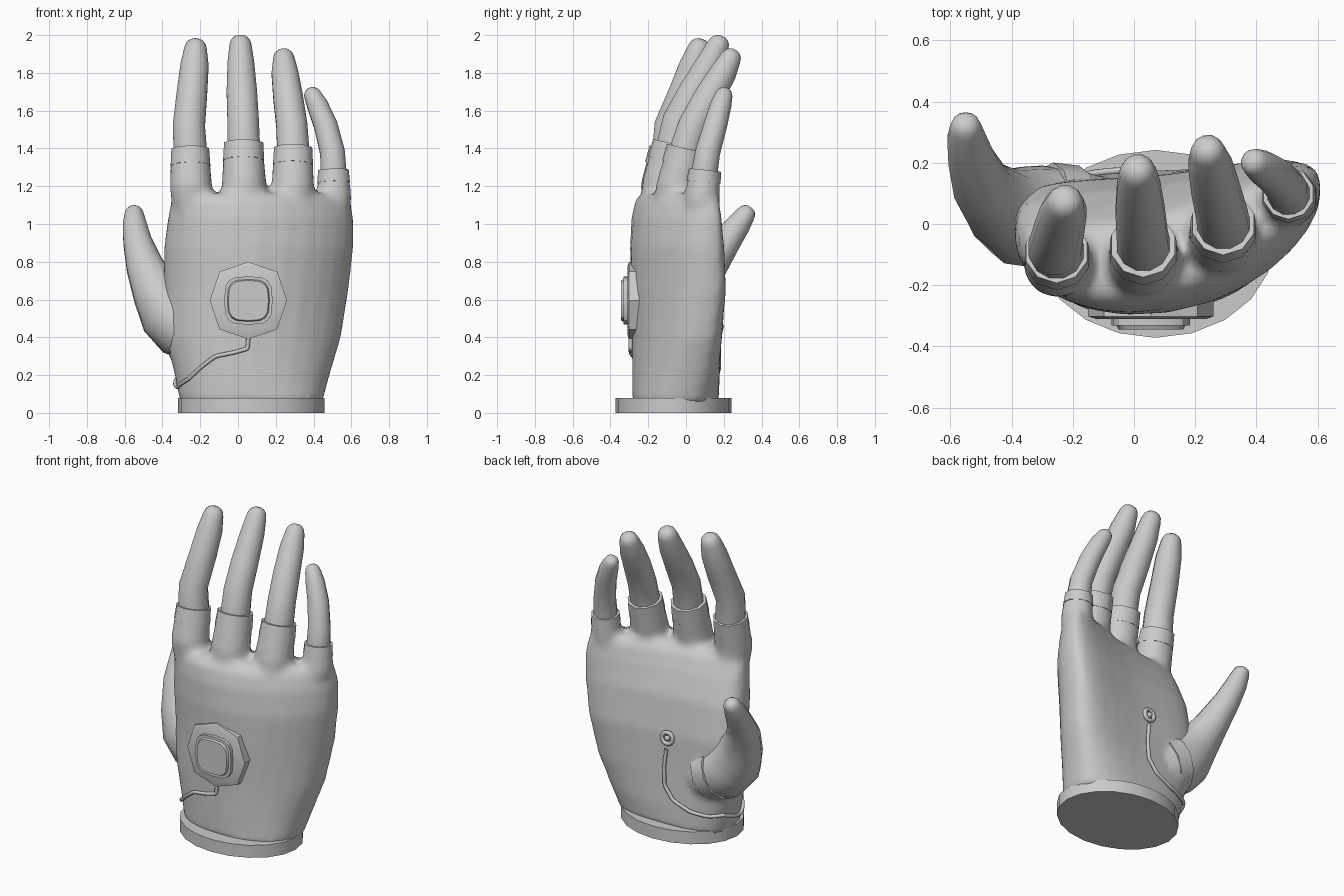
import bpy, bmesh, math
from mathutils import Vector
from mathutils.bvhtree import BVHTree

if "Cube" in bpy.data.objects:
    bpy.data.objects.remove(bpy.data.objects["Cube"])


def finish(bm, name, angle=40):
    bmesh.ops.recalc_face_normals(bm, faces=bm.faces)
    me = bpy.data.meshes.new(name)
    bm.to_mesh(me)
    bm.free()
    ob = bpy.data.objects.new(name, me)
    bpy.context.collection.objects.link(ob)
    bpy.ops.object.select_all(action='DESELECT')
    ob.select_set(True)
    bpy.context.view_layer.objects.active = ob
    bpy.ops.object.shade_smooth_by_angle(angle=math.radians(angle))
    return ob


def loft(bm, rings):
    loops = [[bm.verts.new(p) for p in r] for r in rings]
    n = len(loops[0])
    for a, b in zip(loops, loops[1:]):
        for i in range(n):
            j = (i + 1) % n
            bm.faces.new((a[i], a[j], b[j], b[i]))
    bm.faces.new(loops[0][::-1])
    bm.faces.new(loops[-1])


def tube(bm, path, n=12, dome=False, grow=0):
    """path: (x, y, z, radius) points; dome adds a rounded tip"""
    pts = [(Vector(p[:3]), p[3] + grow) for p in path]
    if dome:
        p, r = pts[-1]
        t = (p - pts[-2][0]).normalized()
        pts += [(p + t * r * k, r * s) for k, s in ((.45, .87), (.75, .62), (.9, .3))]
    rings = []
    for i, (p, r) in enumerate(pts):
        t = (pts[min(i + 1, len(pts) - 1)][0] - pts[max(i - 1, 0)][0]).normalized()
        u = (Vector((1, 0, 0)) - t * t.x).normalized()
        v = t.cross(u)
        rings.append([p + r * (u * math.cos(a) + v * math.sin(a))
                      for a in ((k + .5) * math.tau / n for k in range(n))])
    loft(bm, rings)


def lerp(a, b, k):
    return tuple(x + (y - x) * k for x, y in zip(a, b))


# sleeves (knuckle to rim) and the bare fingers above them
fingers = {
    "index": ([(-.235, -.12, 1.0, .1), (-.25, -.13, 1.2, .114), (-.253, -.09, 1.395, .102)],
              [(-.26, -.083, 1.52, .088), (-.243, -.01, 1.7, .083), (-.23, .04, 1.84, .077), (-.225, .068, 1.925, .062)]),
    "middle": ([(.03, -.13, 1.02, .12), (.03, -.115, 1.22, .118), (.03, -.068, 1.425, .106)],
               [(.027, -.04, 1.55, .086), (.02, .04, 1.7, .083), (.015, .125, 1.85, .073), (.013, .17, 1.945, .06)]),
    "ring": ([(.28, -.06, 1.02, .12), (.29, -.045, 1.2, .115), (.292, .002, 1.4, .103)],
             [(.285, .04, 1.52, .085), (.265, .12, 1.67, .081), (.248, .197, 1.8, .073), (.242, .235, 1.875, .058)]),
    "little": ([(.49, .07, .98, .09), (.508, .085, 1.14, .095), (.505, .1, 1.285, .082)],
               [(.5, .115, 1.38, .068), (.465, .155, 1.52, .064), (.42, .185, 1.63, .057), (.395, .2, 1.68, .047)]),
}

# glove body: palm sections (z, centre x, half width, mid y, half depth, tilt, cup)
sections = [(.05, .07, .375, -.055, .23, 0, .02), (.2, .075, .41, -.055, .23, .02, .05),
            (.4, .08, .465, -.06, .225, .04, .09), (.65, .095, .49, -.065, .225, .055, .12),
            (.88, .11, .502, -.08, .21, .075, .12), (1.03, .12, .492, -.095, .18, .1, .12),
            (1.12, .12, .475, -.1, .15, .115, .115), (1.165, .12, .45, -.1, .11, .12, .11)]
bm = bmesh.new()
rings = []
for z, cx, hx, my, hy, tilt, cup in sections:
    ring = []
    for k in range(28):
        a = k * math.tau / 28
        c, s = math.cos(a), math.sin(a)
        u = math.copysign(abs(c) ** .85, c)
        w = math.copysign(abs(s) ** .8, s)
        ring.append((cx + hx * u, my + hy * w + tilt * u + cup * u * u, z))
    rings.append(ring)
loft(bm, rings)
for sleeve, _ in fingers.values():
    tube(bm, sleeve[:2] + [lerp(sleeve[1], sleeve[2], .9)], 14)
tube(bm, [(-.16, .01, .38, .16), (-.24, .02, .43, .175), (-.28, .025, .46, .17)], 14)
glove = finish(bm, "glove")
rm = glove.modifiers.new("blend", 'REMESH')
rm.mode = 'VOXEL'
rm.voxel_size = .022
rm.use_smooth_shade = True
sm = glove.modifiers.new("soften", 'SMOOTH')
sm.factor = .5
sm.iterations = 5

# fingers and sleeve rims
for name, (sleeve, skin) in fingers.items():
    bm = bmesh.new()
    tube(bm, [lerp(sleeve[1], sleeve[2], .3)[:3] + (skin[0][3],),
              sleeve[2][:3] + (skin[0][3] + .003,)] + skin, 12, True)
    finish(bm, name + "_finger")
    bm = bmesh.new()
    tube(bm, [lerp(sleeve[1], sleeve[2], .55), sleeve[2]], 10, grow=.003)
    finish(bm, name + "_sleeve_rim", 45)

# thumb with a broad root, and the rim of its opening
bm = bmesh.new()
tube(bm, [(-.22, .015, .43, .165), (-.3, .02, .46, .172), (-.365, .025, .53, .165), (-.43, .055, .64, .132),
          (-.495, .12, .78, .1), (-.533, .215, .91, .077), (-.548, .28, 1.0, .064), (-.55, .315, 1.05, .052)], 14, True)
finish(bm, "thumb")
bm = bmesh.new()
tube(bm, [(-.2, .01, .42, .182), (-.285, .02, .46, .182)], 12)
finish(bm, "thumb_rim", 45)

# oval base plate
bm = bmesh.new()
loft(bm, [[(.07 + .387 * math.cos(k * math.tau / 20), -.065 + .307 * math.sin(k * math.tau / 20), z)
           for k in range(20)] for z in (0, .08)])
finish(bm, "base", 30)


# device on the back of the hand: stacked plates facing -y
def plate(name, layers, n, power=1.0):
    bm = bmesh.new()
    rings = []
    for y, r in layers:
        ring = []
        for k in range(n):
            a = k * math.tau / n
            c, s = math.cos(a), math.sin(a)
            ring.append((.055 + r * math.copysign(abs(c) ** power, c), y,
                         .595 + r * math.copysign(abs(s) ** power, s)))
        rings.append(ring)
    loft(bm, rings)
    finish(bm, name, 25)


plate("device_plate", [(-.25, .205), (-.302, .205), (-.311, .178)], 8, .85)
plate("device_button", [(-.3, .128), (-.332, .128), (-.332, .112), (-.345, .106)], 16, .6)

# sensor ring and stud on the palm, wire laid over the glove surface
bpy.context.view_layer.update()
dg = bpy.context.evaluated_depsgraph_get()
tree = BVHTree.FromObject(glove, dg)
spot, nrm, _, _ = tree.find_nearest(Vector((.02, .16, .63)))
rot = nrm.to_track_quat('Z', 'Y').to_euler()
bpy.ops.mesh.primitive_torus_add(major_radius=.036, minor_radius=.013, major_segments=16,
                                 minor_segments=8, location=spot + nrm * .008, rotation=rot)
bpy.context.object.name = "palm_sensor_ring"
bpy.ops.object.shade_smooth()
bpy.ops.mesh.primitive_uv_sphere_add(segments=12, ring_count=8, radius=.017, location=spot + nrm * .01)
bpy.context.object.name = "palm_sensor_stud"
bpy.ops.object.shade_smooth()

route = [(.055, -.29, .4), (.05, -.29, .34), (-.02, -.29, .32), (-.12, -.28, .3), (-.2, -.25, .24),
         (-.26, -.2, .18), (-.34, -.1, .13), (-.38, .0, .15), (-.36, .1, .18), (-.27, .17, .18),
         (-.15, .2, .2), (-.03, .2, .25), (.03, .2, .33), (.035, .19, .45), (.02, .17, .6)]
pts = []
for a, b in zip(route, route[1:]):
    for k in range(4):
        p, n, _, _ = tree.find_nearest(Vector(lerp(a, b, k / 4)))
        pts.append(p + n * .009)
cu = bpy.data.curves.new("wire", 'CURVE')
cu.dimensions = '3D'
cu.bevel_depth = .011
cu.bevel_resolution = 2
cu.resolution_u = 3
sp = cu.splines.new('NURBS')
sp.points.add(len(pts) - 1)
for q, p in zip(sp.points, pts):
    q.co = (*p, 1)
sp.use_endpoint_u = True
sp.order_u = 4
bpy.context.collection.objects.link(bpy.data.objects.new("wire", cu))
